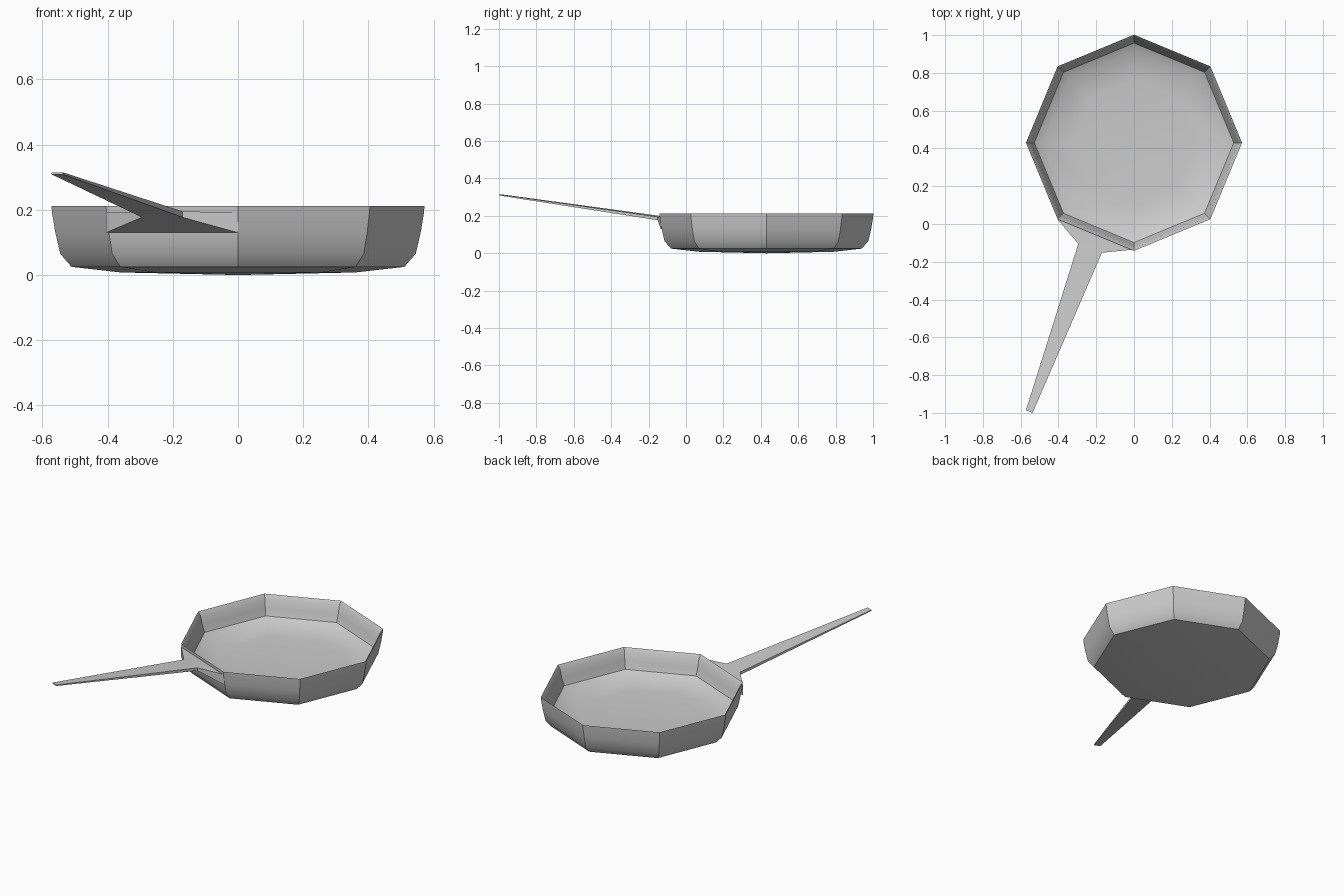
import bpy, bmesh
from math import pi, sin, cos, radians

if "Cube" in bpy.data.objects:
    bpy.data.objects.remove(bpy.data.objects["Cube"])

CENTRE_Y, SIDES = 0.43, 8


def make_object(name, bm):
    bmesh.ops.recalc_face_normals(bm, faces=bm.faces)
    mesh = bpy.data.meshes.new(name)
    bm.to_mesh(mesh)
    bm.free()
    ob = bpy.data.objects.new(name, mesh)
    bpy.context.collection.objects.link(ob)
    bpy.ops.object.select_all(action='DESELECT')
    ob.select_set(True)
    bpy.context.view_layer.objects.active = ob
    bpy.ops.object.shade_smooth_by_angle(angle=radians(32))
    return ob


def lathe(name, profile):
    """Turn a closed profile, starting and ending on the axis, into an octagonal shell."""
    bm = bmesh.new()
    rings = []
    for r, z in profile:
        count = SIDES if r > 0 else 1
        rings.append([bm.verts.new((r * cos(2 * pi * i / SIDES),
                                    CENTRE_Y + r * sin(2 * pi * i / SIDES), z))
                      for i in range(count)])
    for a, b in zip(rings, rings[1:]):
        for i in range(SIDES):
            j = (i + 1) % SIDES
            quad = [a[i % len(a)], a[j % len(a)], b[j % len(b)], b[i % len(b)]]
            bm.faces.new(list(dict.fromkeys(quad)))
    return make_object(name, bm)


# Octagonal pan: slightly domed base, steep wall, thin rim, bevelled inside floor
lathe("pan_bowl", [
    (0, 0.0), (0.36, 0.008), (0.51, 0.025),
    (0.545, 0.065), (0.56, 0.13), (0.57, 0.19), (0.572, 0.212),
    (0.555, 0.188), (0.545, 0.14), (0.528, 0.095),
    (0.483, 0.07), (0.33, 0.058), (0, 0.054)])

# Handle: forked root on one wall facet, a narrow neck, and a long tapering bar.
# Each station: left xy, right xy, underside z, top z (left, right)
stations = [
    ((-0.405, 0.025), (0.0, -0.135), 0.13, 0.192),
    ((-0.295, -0.105), (-0.17, -0.152), 0.177, 0.195),
    ((-0.572, -0.986), (-0.537, -1.0), 0.309, 0.315),
]
bm = bmesh.new()
loops = []
for left, right, low, high in stations:
    loops.append([bm.verts.new((*left, low)), bm.verts.new((*right, low)),
                  bm.verts.new((*right, high)), bm.verts.new((*left, high))])
for a, b in zip(loops, loops[1:]):
    for i in range(4):
        j = (i + 1) % 4
        bm.faces.new((a[i], a[j], b[j], b[i]))
bm.faces.new(loops[0])
bm.faces.new(loops[-1])
make_object("pan_handle", bm)
